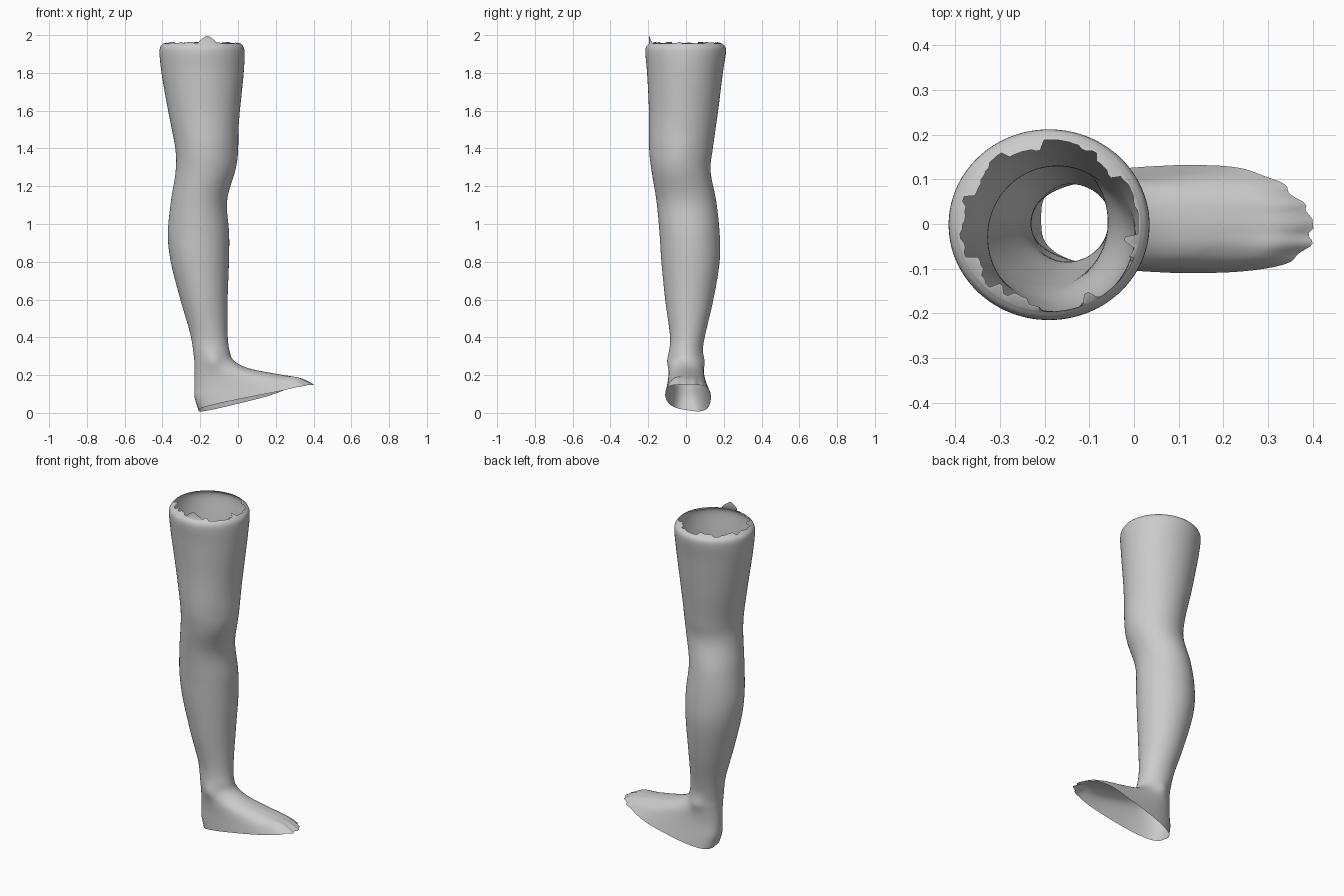
import bpy, bmesh, math, random

if "Cube" in bpy.data.objects:
    bpy.data.objects.remove(bpy.data.objects["Cube"])

random.seed(4)
SEG, STEPS = 112, 8

# Leg cross-sections, top to ankle: z, x_back, x_front, y_min, y_max
LEG = [
    (1.92, -0.415, 0.034, -0.215, 0.212),
    (1.80, -0.405, 0.03, -0.206, 0.195),
    (1.60, -0.37, 0.01, -0.196, 0.17),
    (1.40, -0.332, -0.008, -0.195, 0.142),
    (1.28, -0.33, -0.018, -0.182, 0.13),
    (1.12, -0.355, -0.058, -0.156, 0.16),
    (0.95, -0.371, -0.047, -0.14, 0.178),
    (0.80, -0.356, -0.048, -0.13, 0.178),
    (0.60, -0.305, -0.055, -0.11, 0.145),
    (0.42, -0.253, -0.055, -0.086, 0.103),
]
# Tilted foot sections, ankle to sole: z_back, z_front, x_back, x_front
FOOT = [
    (0.31, 0.33, -0.235, -0.045),
    (0.25, 0.275, -0.23, -0.02),
    (0.20, 0.235, -0.23, 0.06),
    (0.14, 0.207, -0.231, 0.2),
    (0.08, 0.182, -0.229, 0.33),
    (0.015, 0.15, -0.208, 0.4),
]


def section(zb, zf, xb, xf, y0, y1, p, tilt):
    return (zb, zf, xb, xf, y0, y1, p, tilt)


def all_sections():
    rows = [section(z, z, xb, xf, y0, y1, 1, 0) for z, xb, xf, y0, y1 in LEG]
    # rim rolls inward just above the first section
    z, xb, xf, y0, y1 = LEG[0]
    d = 0.019
    rows.insert(0, section(z + 0.035, z + 0.035, xb + d, xf - d, y0 + d, y1 - d, 1, 0))
    # the foot widens and squares off towards the sole
    for k, f in enumerate(FOOT):
        t = k / (len(FOOT) - 1)
        rows.append(section(*f, -0.087 - 0.023 * t * t, 0.086 + 0.046 * t * t,
                            1 - 0.38 * t * t, t ** 3))
    return rows


def smooth_rows(rows):
    """Catmull-Rom interpolation between cross-sections."""
    out = []
    for i in range(len(rows) - 1):
        a, b, c, d = (rows[max(0, min(len(rows) - 1, i + k))] for k in (-1, 0, 1, 2))
        for s in range(STEPS):
            t = s / STEPS
            out.append([0.5 * (2 * q + (r - p) * t + (2 * p - 5 * q + 4 * r - w) * t * t
                               + (3 * q - p - 3 * r + w) * t ** 3)
                        for p, q, r, w in zip(a, b, c, d)])
    return out + [list(rows[-1])]


def spow(v, p):
    return math.copysign(abs(v) ** p, v)


def bump(x, y, z, cx, cy, cz, r, h):
    return h * math.exp(-((x - cx) ** 2 + (y - cy) ** 2 + (z - cz) ** 2) / r ** 2)


def ring(row):
    zb, zf, xb, xf, y0, y1, p, tilt = row
    pts = []
    for i in range(SEG):
        a = 2 * math.pi * i / SEG
        c, s = spow(math.cos(a), p), spow(math.sin(a), p)
        x = (xb + xf) / 2 + (xf - xb) / 2 * c
        half = (y1 - y0) / 2 * (1 - 0.12 * tilt * max(0, -c))
        y = (y0 + y1) / 2 + half * s
        u = (x - xb) / (xf - xb)
        # toes slant back towards the outer side, with small scallops
        if u > 0.6:
            f = tilt * (u - 0.6) / 0.4
            x += f * (0.008 * math.cos(y * 140) - 0.63 * max(0, y - 0.01))
        z = zb + (zf - zb) * u - 0.15 * tilt * y * (1 - u)
        # kneecap, ankle bones and big toe joint
        x += bump(x, y, z, -0.03, -0.03, 1.38, 0.09, 0.01)
        y += spow(s, 1) * bump(x, abs(y), z, -0.13, 0.09, 0.275, 0.045, 0.012)
        z += bump(x, y, z, 0.31, -0.07, 0.17, 0.05, 0.01)
        pts.append((x, y, max(0, z)))
    return pts


rings = [ring(r) for r in smooth_rows(all_sections())]

# Torn upper rim: ragged teeth curling inward, one tall shred at the front
rim, tooth = [], 0
for i, (x, y, z) in enumerate(rings[0]):
    if i % 2 == 0:
        tooth = 0.004 + 0.028 * random.random() ** 2
    a = 360 * i / SEG
    k, lift = 1 - tooth / 0.2, tooth * 0.3
    if 265 < a < 292:
        k, lift = 1.0, 0.045 - 0.0025 * abs(a - 278)
    elif 305 < a < 335:
        k, lift = 1.01, -0.012
    rim.append((-0.19 + (x + 0.19) * k, y * k, z + lift))
rings.insert(0, rim)

# Open shell skinned through all rings
bm = bmesh.new()
loops = [[bm.verts.new(p) for p in r] for r in rings]
for a, b in zip(loops, loops[1:]):
    for i in range(SEG):
        j = (i + 1) % SEG
        bm.faces.new((a[i], b[i], b[j], a[j]))
mesh = bpy.data.meshes.new("lower_leg_and_foot")
bm.to_mesh(mesh)
bm.free()
leg = bpy.data.objects.new("lower_leg_and_foot", mesh)
bpy.context.collection.objects.link(leg)
bpy.context.view_layer.objects.active = leg
leg.select_set(True)
bpy.ops.object.shade_smooth_by_angle(angle=math.radians(50))
